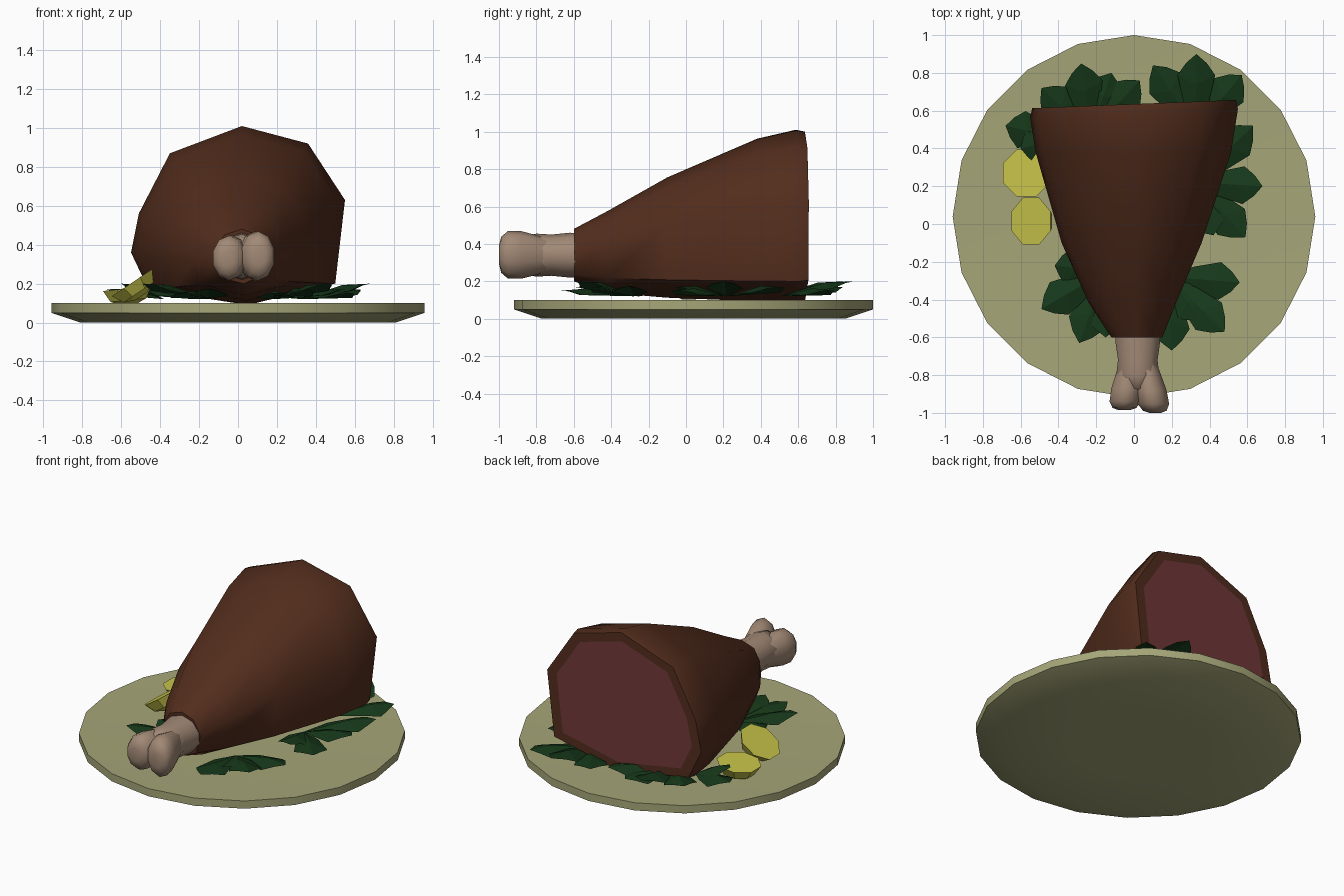
import bpy, bmesh, math
from mathutils import Vector, Matrix

if "Cube" in bpy.data.objects:
    bpy.data.objects.remove(bpy.data.objects["Cube"])


def material(name, rgb):
    m = bpy.data.materials.new(name)
    m.diffuse_color = (*rgb, 1)
    m.use_nodes = True
    m.node_tree.nodes["Principled BSDF"].inputs["Base Color"].default_value = m.diffuse_color
    return m


CERAMIC = material("ceramic", (0.38, 0.38, 0.19))
ROAST = material("roast", (0.085, 0.026, 0.012))
FLESH = material("flesh", (0.17, 0.04, 0.04))
BONE = material("bone", (0.36, 0.25, 0.18))
LEAF = material("leaf", (0.008, 0.04, 0.01))
LEMON = material("lemon", (0.58, 0.56, 0.07))


def finish(bm, name, mats, angle=None, closed=True):
    if closed:
        bmesh.ops.recalc_face_normals(bm, faces=bm.faces)
    me = bpy.data.meshes.new(name)
    bm.to_mesh(me)
    bm.free()
    ob = bpy.data.objects.new(name, me)
    bpy.context.collection.objects.link(ob)
    for m in mats:
        me.materials.append(m)
    if angle:
        bpy.ops.object.select_all(action='DESELECT')
        ob.select_set(True)
        bpy.context.view_layer.objects.active = ob
        bpy.ops.object.shade_smooth_by_angle(angle=math.radians(angle))
    return ob


def loft(bm, rings):
    """Skin a list of point rings and cap both ends; returns the last cap."""
    vs = [[bm.verts.new(p) for p in r] for r in rings]
    n = len(vs[0])
    for a, b in zip(vs, vs[1:]):
        for i in range(n):
            j = (i + 1) % n
            bm.faces.new((a[i], a[j], b[j], b[i]))
    bm.faces.new(vs[0][::-1])
    return bm.faces.new(vs[-1])


def circle(n, r, z, phase=0.0):
    return [Vector((r * math.cos(phase + 2 * math.pi * i / n),
                    r * math.sin(phase + 2 * math.pi * i / n), z)) for i in range(n)]


def oval(n, cx, cy, cz, rx, rz):
    """Ring facing along y."""
    return [(cx + p.x, cy, cz + p.y * rz / rx) for p in circle(n, rx, 0, math.pi / n)]


# Plate: shallow 20-sided dish
bm = bmesh.new()
profile = [(0.4, 0), (0.81, 0), (0.96, 0.05), (0.96, 0.10), (0.5, 0.087)]
loft(bm, [circle(20, r, z, math.pi / 2) for r, z in profile])
bmesh.ops.translate(bm, verts=bm.verts, vec=(0, 0.04, 0))
finish(bm, "plate", [CERAMIC], 60)

# Meat: uneven nine-sided section that tapers to the shank
section = [(.36, .92), (.02, 1.01), (-.35, .87), (-.51, .56), (-.55, .36),
           (-.46, .17), (.05, .09), (.50, .20), (.55, .63)]
shank = [(.10, .45), (.02, .48), (-.07, .45), (-.11, .38), (-.12, .30),
         (-.09, .23), (.03, .20), (.12, .24), (.15, .36)]


def meat_ring(y, t):
    ring = []
    for (x0, z0), (x1, z1) in zip(shank, section):
        tx = t ** 0.75 if x1 < 0 else t
        tz = t ** 0.35 if z1 < 0.3 else t
        ring.append(Vector((x0 + (x1 - x0) * tx, y, z0 + (z1 - z0) * tz)))
    return ring


def cut_ring(y, s):
    c = Vector((0, 0, 0.54))
    return [Vector((x * s, y + 0.04 * x * s, c.z + (z - c.z) * s)) for x, z in section]


bm = bmesh.new()
rings = [meat_ring(y, t) for y, t in
         [(-.60, 0), (-.42, .18), (-.10, .52), (.38, .91)]]
rings += [cut_ring(.585, 1), cut_ring(.635, .98), cut_ring(.635, .86)]
cap = loft(bm, rings)
cap.material_index = 1
finish(bm, "meat", [ROAST, FLESH], 50)

# Bone: shaft with two diverging knuckles
bm = bmesh.new()
loft(bm, [oval(10, .02, y, .34, rx, rz) for y, rx, rz in
          [(-.50, .125, .11), (-.62, .125, .12), (-.72, .11, .11),
           (-.80, .12, .115), (-.87, .09, .10), (-.89, .03, .04)]])
for side, cx, top, reach in [(-1, -.052, .33, -.985), (1, .112, .342, -1.0)]:
    start = .02 + side * .035
    rows = []
    for k, r in [(0, .055), (.3, .075), (.6, .092), (.84, .092), (.96, .07), (1, .035)]:
        rows.append(oval(10, start + (cx - start) * k, -.70 + (reach + .70) * k,
                         .34 + (top - .34) * k, r * .95, r * (1.38 if side > 0 else 1.25)))
    loft(bm, rows)
finish(bm, "bone", [BONE], 60)

# Lemon halves: domes with a flat cut face, one lying and one leaning on the meat
for i, (pos, tilt) in enumerate([((-.57, .27, .175), -6), ((-.545, .015, .205), -34)]):
    bm = bmesh.new()
    loft(bm, [circle(8, r, z, math.pi / 8) for r, z in
              [(.04, -.085), (.10, -.06), (.135, 0)]])
    bmesh.ops.transform(bm, verts=bm.verts, matrix=Matrix.Translation(pos)
                        @ Matrix.Rotation(math.radians(tilt), 4, 'Y'))
    finish(bm, f"lemon_half_{i + 1}", [LEMON], 35)


# Garnish: sprigs of folded, pointed leaves fanning out from under the meat
def leaf(bm, base, tip, lift):
    b, t = Vector((*base, .12)), Vector((*tip, .13 + lift))
    d = t - b
    side = Vector((-d.y, d.x, 0)).normalized()
    spine = [b, b + d * .6 + Vector((0, 0, .025)), t]
    pts = []
    for s in (-1, 1):
        pts.append([b + d * .35 + side * s * .065,
                    b + d * .72 + side * s * .10 - Vector((0, 0, .015)),
                    b + d * .88 + side * s * .055])
    v = [bm.verts.new(p) for p in spine]
    for row in pts:
        r = [bm.verts.new(p) for p in row]
        f1 = bm.faces.new((v[0], r[0], r[1], v[1]))
        f2 = bm.faces.new((v[1], r[1], r[2], v[2]))
        for f in (f1, f2):
            f.normal_update()
            if f.normal.z < 0:
                f.normal_flip()


sprigs = [((-.23, .48), [(-.49, .72), (-.28, .85), (-.12, .80), (.03, .76)]),
          ((.33, .50), [(.10, .84), (.33, .90), (.57, .79)]),
          ((.32, .22), [(.63, .52), (.68, .20), (.59, -.07), (.42, -.06)]),
          ((.18, -.28), [(.56, -.31), (.48, -.57), (.20, -.67), (.36, -.50)]),
          ((-.15, -.25), [(-.42, -.22), (-.49, -.45), (-.29, -.63), (-.15, -.60)]),
          ((-.38, .45), [(-.68, .52), (-.60, .40)])]
for i, (base, tips) in enumerate(sprigs):
    bm = bmesh.new()
    for k, tip in enumerate(tips):
        leaf(bm, base, tip, (.04, .07, .02)[k % 3])
    finish(bm, f"leaf_sprig_{i + 1}", [LEAF], closed=False)
